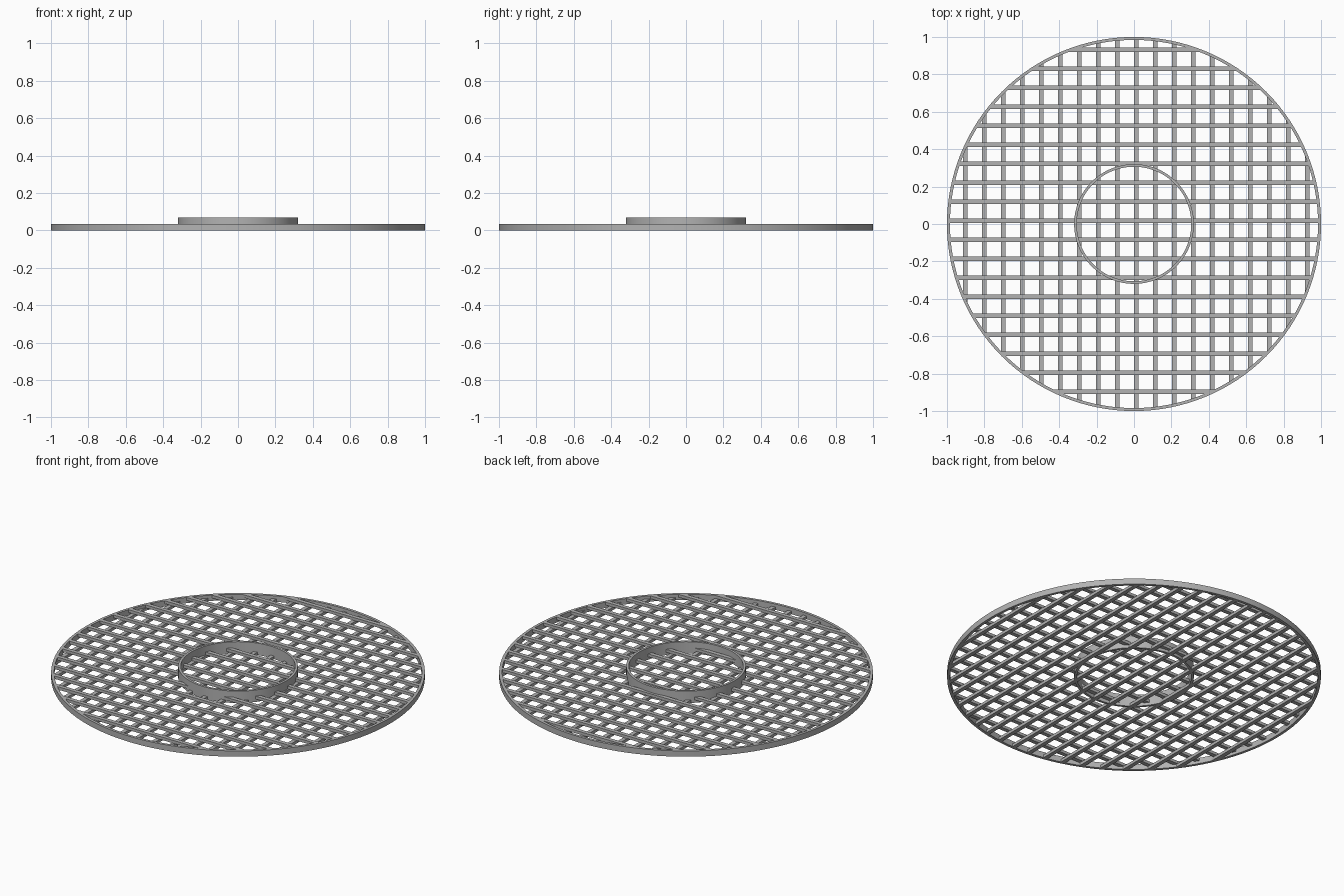
import bpy, bmesh, math

cube = bpy.data.objects.get("Cube")
if cube:
    bpy.data.objects.remove(cube, do_unlink=True)

RIM_R, RIM_WALL, RIM_H = 1.0, 0.016, 0.034
COLLAR_R, COLLAR_H = 0.32, 0.07
PITCH, BAR_W = 0.1016, 0.024

gray = bpy.data.materials.new("plain gray")
gray.use_nodes = True
gray.diffuse_color = (0.45, 0.45, 0.45, 1)
gray.node_tree.nodes["Principled BSDF"].inputs["Base Color"].default_value = gray.diffuse_color


def finish(name, bm, smooth=False):
    bmesh.ops.recalc_face_normals(bm, faces=bm.faces)
    mesh = bpy.data.meshes.new(name)
    bm.to_mesh(mesh)
    bm.free()
    mesh.materials.append(gray)
    obj = bpy.data.objects.new(name, mesh)
    bpy.context.collection.objects.link(obj)
    if smooth:
        bpy.ops.object.select_all(action='DESELECT')
        obj.select_set(True)
        bpy.context.view_layer.objects.active = obj
        bpy.ops.object.shade_smooth_by_angle(angle=math.radians(30))


def ring(name, outer, wall, height, sides=128):
    """Square-edged tube standing on the ground."""
    bm = bmesh.new()
    profile = [(outer, 0), (outer, height), (outer - wall, height), (outer - wall, 0)]
    loops = []
    for i in range(sides):
        a = math.tau * i / sides
        loops.append([bm.verts.new((r * math.cos(a), r * math.sin(a), z)) for r, z in profile])
    for i, a in enumerate(loops):
        b = loops[(i + 1) % sides]
        for j in range(4):
            k = (j + 1) % 4
            bm.faces.new((a[j], b[j], b[k], a[k]))
    finish(name, bm, True)


def bars(name, offset, along_x, z0, z1):
    """Parallel slats trimmed to end inside the rim wall."""
    bm = bmesh.new()
    reach = RIM_R - RIM_WALL / 2
    for i in range(-9, 10):
        c = offset + i * PITCH
        plan = []
        for s, e in ((-1, -1), (-1, 1), (1, 1), (1, -1)):
            v = c + s * BAR_W / 2
            u = e * math.sqrt(reach ** 2 - v ** 2)
            plan.append((u, v) if along_x else (v, u))
        low = [bm.verts.new((x, y, z0)) for x, y in plan]
        top = [bm.verts.new((x, y, z1)) for x, y in plan]
        bm.faces.new(low)
        bm.faces.new(top)
        for j in range(4):
            k = (j + 1) % 4
            bm.faces.new((low[j], low[k], top[k], top[j]))
    finish(name, bm)


# Outer rim and raised centre collar
ring("outer_rim", RIM_R, RIM_WALL, RIM_H)
ring("centre_collar", COLLAR_R, 0.014, COLLAR_H)

# Two crossing layers of slats
bars("lower_slats", 0.011, False, 0, RIM_H / 2)
bars("upper_slats", 0.018, True, RIM_H / 2, RIM_H)
